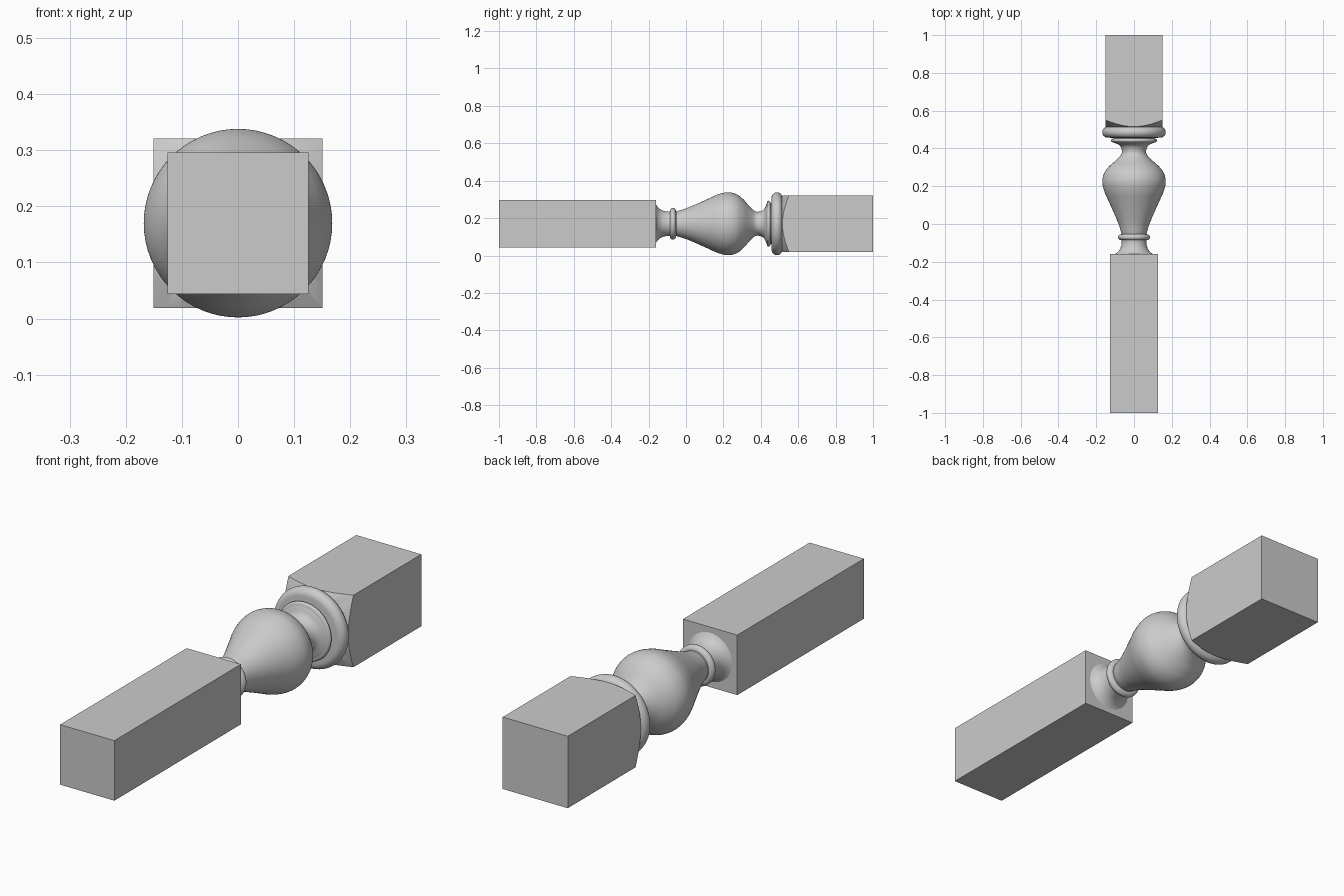
import bpy, bmesh, math
from mathutils import Vector

if "Cube" in bpy.data.objects:
    bpy.data.objects.remove(bpy.data.objects["Cube"])

AXIS_Z = 0.17
SEGS = 64


def finish(name, bm, angle=35):
    bmesh.ops.recalc_face_normals(bm, faces=bm.faces)
    me = bpy.data.meshes.new(name)
    bm.to_mesh(me)
    bm.free()
    ob = bpy.data.objects.new(name, me)
    bpy.context.collection.objects.link(ob)
    smooth(ob, angle)
    return ob


def smooth(ob, angle=35):
    bpy.ops.object.select_all(action='DESELECT')
    bpy.context.view_layer.objects.active = ob
    ob.select_set(True)
    bpy.ops.object.shade_smooth_by_angle(angle=math.radians(angle))


def block(name, half, y0, y1):
    bm = bmesh.new()
    bmesh.ops.create_cube(bm, size=1)
    for v in bm.verts:
        v.co = (v.co.x * 2 * half, y0 + (v.co.y + 0.5) * (y1 - y0), AXIS_Z + v.co.z * 2 * half)
    return finish(name, bm)


def lathe(name, profile, segs=SEGS):
    """Turn (y, radius) points around the long axis, with capped ends."""
    bm = bmesh.new()
    rings = []
    for y, r in profile:
        rings.append([bm.verts.new((r * math.cos(a), y, AXIS_Z + r * math.sin(a)))
                      for a in (2 * math.pi * i / segs for i in range(segs))])
    for a, b in zip(rings, rings[1:]):
        for i in range(segs):
            j = (i + 1) % segs
            bm.faces.new((a[i], a[j], b[j], b[i]))
    bm.faces.new(rings[0])
    bm.faces.new(rings[-1])
    return finish(name, bm)


def curve(pts, steps=6):
    """Smooth curve through the given profile points."""
    p = [Vector(q) for q in pts]
    p = [2 * p[0] - p[1]] + p + [2 * p[-1] - p[-2]]
    out = []
    for a, b, c, d in zip(p, p[1:], p[2:], p[3:]):
        for k in range(steps):
            t = k / steps
            out.append(0.5 * (2 * b + (c - a) * t + (2 * a - 5 * b + 4 * c - d) * t * t
                              + (3 * b - a - 3 * c + d) * t ** 3))
    return [tuple(v) for v in out + [p[-2]]]


def bead(y, half_width, r_base, r_max, n=12):
    """Rounded ring profile."""
    return [(y - half_width * math.cos(math.pi * i / n),
             r_base + (r_max - r_base) * math.sin(math.pi * i / n)) for i in range(n + 1)]


# Square lower block
block("lower_block", 0.126, -1.0, -0.16)

# Square upper block, its inner corners turned to a cone
upper = block("upper_block", 0.151, 0.51, 1.0)
cone = lathe("corner_cutter", [(0.505, 0.132), (0.56, 0.231), (1.1, 0.231)], 128)
cone.hide_render = True
mod = upper.modifiers.new("turned_corners", 'BOOLEAN')
mod.operation = 'INTERSECT'
mod.solver = 'EXACT'
mod.object = cone
bpy.context.view_layer.objects.active = upper
bpy.ops.object.modifier_apply(modifier=mod.name)
bpy.data.objects.remove(cone)
smooth(upper, 30)

# Turned section: flared foot, lower bead, vase, neck, upper bead, collar
profile = curve([(-0.165, 0.11), (-0.15, 0.088), (-0.13, 0.073), (-0.105, 0.066), (-0.086, 0.066)])
profile += bead(-0.07, 0.016, 0.067, 0.085)
profile += curve([(-0.052, 0.066), (0.0, 0.082), (0.06, 0.107), (0.12, 0.134), (0.175, 0.158),
                  (0.225, 0.168), (0.27, 0.158), (0.305, 0.132), (0.335, 0.098),
                  (0.36, 0.073), (0.38, 0.064), (0.405, 0.069), (0.42, 0.082), (0.43, 0.105)])
profile += bead(0.442, 0.01, 0.108, 0.123)
profile += [(0.456, 0.108)]
profile += bead(0.486, 0.029, 0.138, 0.168, 16)
lathe("turned_vase", profile)
